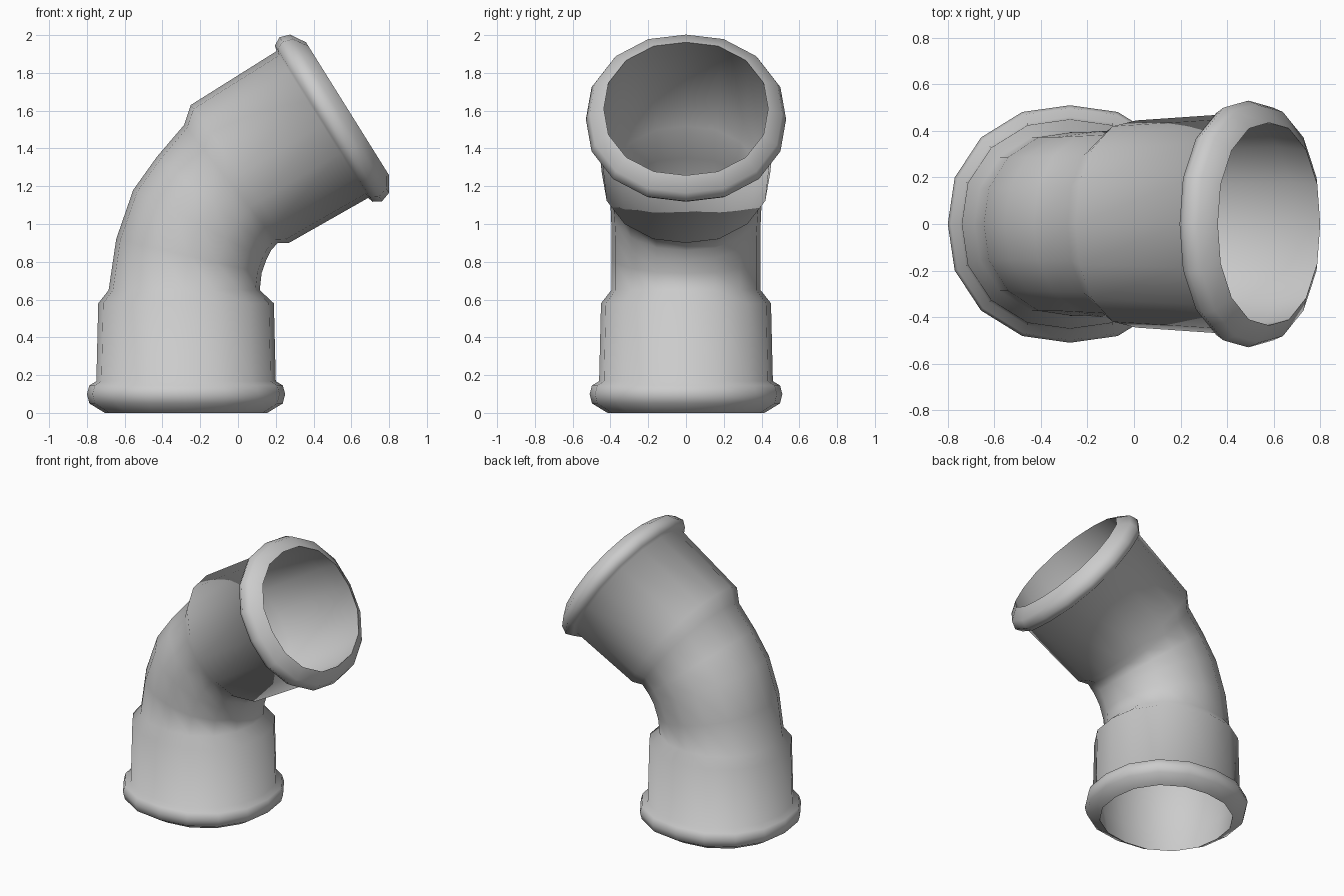
import bpy, bmesh
from math import sin, cos, tau, radians
from mathutils import Vector

if "Cube" in bpy.data.objects:
    bpy.data.objects.remove(bpy.data.objects["Cube"])

SIDES = 16
TILT = radians(32)
BASE = Vector((-0.275, 0, 0))
MOUTH = Vector((0.58, 0, 1.61))
AXIS = Vector((cos(TILT), 0, sin(TILT)))
ACROSS = Vector((-sin(TILT), 0, cos(TILT)))


def lower(z, r, ry):
    # ring of the upright socket: centre, in-plane radius vector, depth radius
    return BASE + Vector((0, 0, z)), Vector((-r, 0, 0)), ry


def upper(d, r, ry):
    # ring of the tilted socket, d measured back from its mouth
    return MOUTH - AXIS * d, ACROSS * r, ry


def bend(xo, zo, xi, zi, ry):
    # ring of the bend, given by its outside and inside points
    a, b = Vector((xo, 0, zo)), Vector((xi, 0, zi))
    return (a + b) / 2, (a - b) / 2, ry


def thinner(ring, t):
    c, v, ry = ring
    return c, v * (1 - t / v.length), ry - t


# bend between the two sockets
bend_rings = [bend(*p) for p in (
    (-0.685, 0.65, 0.115, 0.65, 0.395),
    (-0.645, 0.92, 0.125, 0.74, 0.395),
    (-0.555, 1.18, 0.15, 0.81, 0.395),
    (-0.43, 1.355, 0.175, 0.86, 0.40),
    (-0.285, 1.525, 0.21, 0.90, 0.405))]

# outer skin: lower bead and socket, bend, upper socket and bead
outer = [lower(*p) for p in (
    (0, 0.43, 0.415), (0.05, 0.512, 0.498), (0.10, 0.525, 0.51),
    (0.145, 0.512, 0.498), (0.168, 0.475, 0.46), (0.58, 0.465, 0.45))]
outer += bend_rings
outer += [bend(-0.25, 1.63, 0.27, 0.90, 0.445)]
outer += [upper(*p) for p in (
    (0.158, 0.458, 0.475), (0.148, 0.488, 0.505), (0.105, 0.512, 0.53),
    (0.05, 0.494, 0.51), (0, 0.415, 0.435))]

# bore, running back from the upper mouth to the base
inner = [upper(0.15, 0.44, 0.455), thinner(outer[11], 0.01)]
inner += [thinner(r, 0.01) for r in reversed(bend_rings)]
inner += [thinner(outer[5], 0.01), lower(0.16, 0.455, 0.44)]

bm = bmesh.new()
loops = []
for c, v, ry in outer + inner:
    ring = []
    for i in range(SIDES):
        a = tau * i / SIDES
        full = 1 + 0.03 * abs(sin(2 * a))  # slightly squared cross-section
        ring.append(bm.verts.new(
            c + (v * cos(a) + Vector((0, ry * sin(a), 0))) * full))
    loops.append(ring)
for k, a in enumerate(loops):
    b = loops[(k + 1) % len(loops)]
    for i in range(SIDES):
        j = (i + 1) % SIDES
        bm.faces.new((a[i], a[j], b[j], b[i]))
bmesh.ops.recalc_face_normals(bm, faces=bm.faces)

mesh = bpy.data.meshes.new("pipe_elbow")
bm.to_mesh(mesh)
bm.free()
elbow = bpy.data.objects.new("pipe_elbow", mesh)
bpy.context.collection.objects.link(elbow)
bpy.context.view_layer.objects.active = elbow
elbow.select_set(True)
bpy.ops.object.shade_smooth_by_angle(angle=radians(85))
